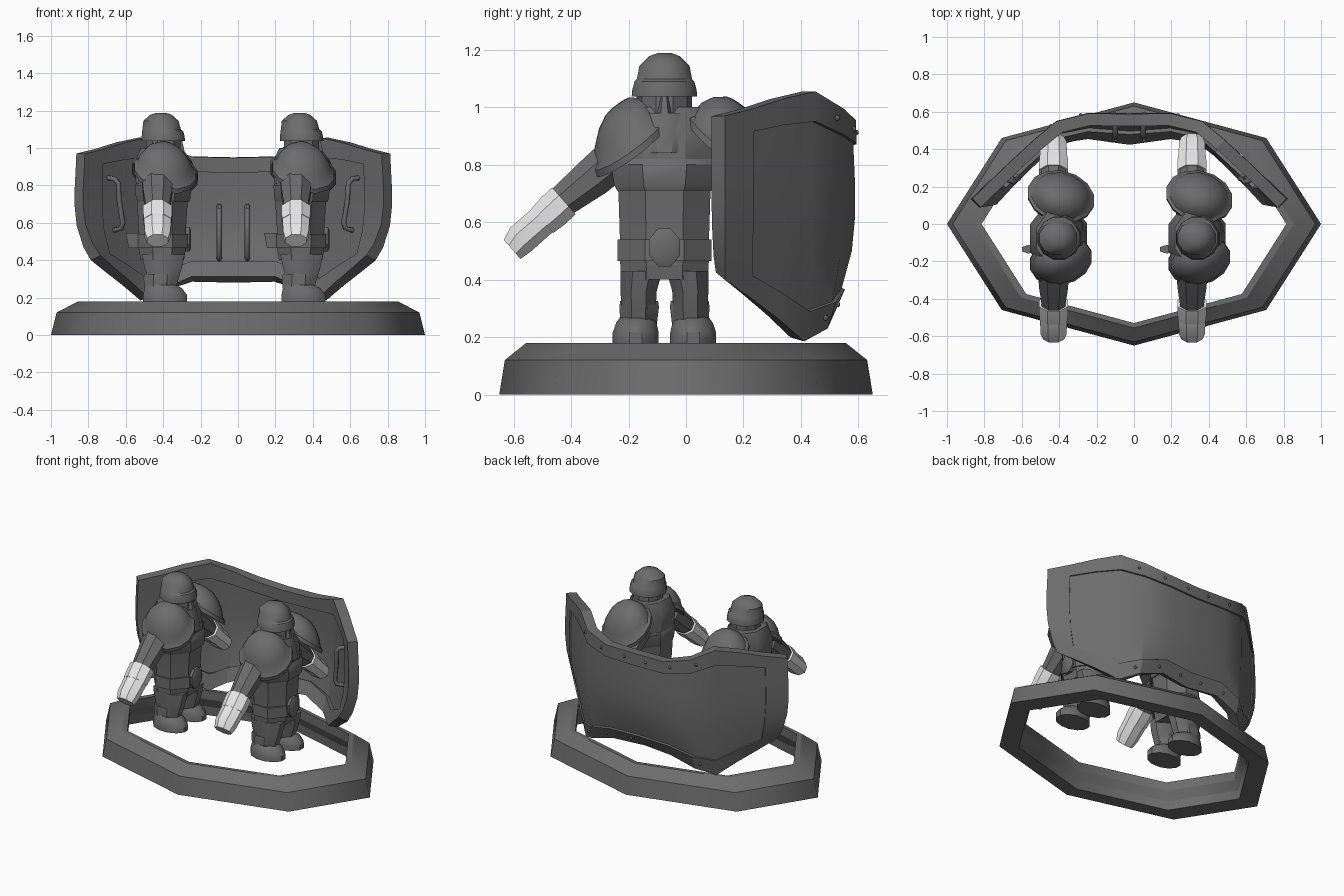
import bpy, bmesh, math
from mathutils import Vector

if "Cube" in bpy.data.objects:
    bpy.data.objects.remove(bpy.data.objects["Cube"], do_unlink=True)


def material(name, value):
    m = bpy.data.materials.new(name)
    m.use_nodes = True
    colour = (value, value, value, 1)
    m.diffuse_color = colour
    m.node_tree.nodes["Principled BSDF"].inputs["Base Color"].default_value = colour
    return m


GREY = material("dark_grey", 0.15)
LIGHT = material("light_grey", 0.8)


def finish(name, bm, mat=GREY, angle=35, thickness=0):
    bmesh.ops.remove_doubles(bm, verts=bm.verts, dist=1e-5)
    me = bpy.data.meshes.new(name)
    bm.to_mesh(me)
    bm.free()
    me.materials.append(mat)
    ob = bpy.data.objects.new(name, me)
    bpy.context.collection.objects.link(ob)
    bpy.ops.object.select_all(action='DESELECT')
    ob.select_set(True)
    bpy.context.view_layer.objects.active = ob
    if thickness:
        mod = ob.modifiers.new("thickness", 'SOLIDIFY')
        mod.thickness = thickness
        mod.offset = -1
        mod.use_even_offset = True
        bpy.ops.object.modifier_apply(modifier=mod.name)
    bpy.ops.object.shade_smooth_by_angle(angle=math.radians(angle))


def loft(name, rings, axis=(0, 0, 1), n=8, mat=GREY, origin=(0, 0, 0)):
    """Skin flat-sided rings (x, y, z, half width, half depth) across an axis."""
    a = Vector(axis).normalized()
    side = Vector((0, 1, 0)) if abs(a.x) > 0.9 else Vector((1, 0, 0))
    u = (side - a * a.dot(side)).normalized()
    v = a.cross(u)
    k = 1 / math.cos(math.pi / n)
    bm = bmesh.new()
    loops = []
    for x, y, z, ru, rv in rings:
        c = Vector((x, y, z)) + Vector(origin)
        angles = [math.tau * (i + 0.5) / n for i in range(n)]
        loops.append([bm.verts.new(c + k * (u * ru * math.cos(t) + v * rv * math.sin(t)))
                      for t in angles])
    for p, q in zip(loops, loops[1:]):
        for i in range(n):
            j = (i + 1) % n
            bm.faces.new((p[i], p[j], q[j], q[i]))
    bm.faces.new(loops[0][::-1])
    bm.faces.new(loops[-1])
    bmesh.ops.recalc_face_normals(bm, faces=bm.faces)
    finish(name, bm, mat)


# Hollow eight-sided base, smooth around and crisp along its ridges
def base():
    bm = bmesh.new()
    profile = [(1, 0), (0.97, 0.12), (0.855, 0.18), (0.815, 0.18), (0.815, 0.12), (0.85, 0.06), (0.855, 0)]
    loops = [[bm.verts.new((s * math.cos(math.tau * i / 8), 0.65 * s * math.sin(math.tau * i / 8), z))
              for i in range(8)] for s, z in profile]
    for p, q in zip(loops, loops[1:] + loops[:1]):
        for i in range(8):
            j = (i + 1) % 8
            bm.faces.new((p[i], p[j], q[j], q[i]))
    bmesh.ops.recalc_face_normals(bm, faces=bm.faces)
    for e in bm.edges:
        a, b = (v.co for v in e.verts)
        e.smooth = abs(a.z - b.z) > 1e-4
    finish("base_ring", bm, angle=75)


base()

# Shield surface: half width, depth, top and bottom of each column
SX = -0.025
COLUMNS = [(0, 0.60, 0.95, 0.28), (0.22, 0.60, 0.955, 0.285), (0.39, 0.555, 0.995, 0.23),
           (0.51, 0.455, 1.055, 0.185), (0.63, 0.345, 1.03, 0.265),
           (0.745, 0.235, 0.995, 0.335), (0.848, 0.135, 0.97, 0.40)]
ROWS = [(0, -0.12), (0.12, -0.065), (0.32, -0.015), (0.5, 0), (0.68, 0), (0.88, -0.008), (1, -0.012)]


def blend(table, t):
    for p, q in zip(table, table[1:]):
        if t <= q[0]:
            f = (t - p[0]) / (q[0] - p[0])
            return [a + (b - a) * f for a, b in zip(p, q)]
    return table[-1]


def shield_point(x, v):
    w, y, top, bottom = blend(COLUMNS, abs(x))
    b = blend(ROWS, v)[1]
    y += b * max(0, 1 - w / 0.8)
    w += b * max(0, (w - 0.45) / 0.55)
    return Vector((SX + math.copysign(w, x), y, bottom + (top - bottom) * v))


def shield_shell(name, border, thickness, sink):
    xs = [-c[0] for c in COLUMNS[:0:-1]] + [c[0] for c in COLUMNS]
    bm = bmesh.new()
    grid = [[bm.verts.new(shield_point(x, r[0]) - Vector((0, sink, 0))) for r in ROWS] for x in xs]
    ni, nj = len(xs) - 1, len(ROWS) - 1
    for i in range(ni):
        for j in range(nj):
            edge = i in (0, ni - 1) or j in (0, nj - 1)
            if edge == border:
                bm.faces.new((grid[i][j], grid[i][j + 1], grid[i + 1][j + 1], grid[i + 1][j]))
    loose = [v for v in bm.verts if not v.link_faces]
    bmesh.ops.delete(bm, geom=loose, context='VERTS')
    finish(name, bm, angle=28, thickness=thickness)


shield_shell("shield_rim", True, 0.065, 0)
shield_shell("shield_panel", False, 0.032, 0.012)

# Rivets along the top and bottom rim
for x in (-0.42, -0.26, -0.08, 0.08, 0.26, 0.42):
    for v in (0.06, 0.94):
        bm = bmesh.new()
        bmesh.ops.create_uvsphere(bm, u_segments=8, v_segments=6, radius=0.01)
        bmesh.ops.translate(bm, verts=bm.verts, vec=shield_point(x, v))
        finish("shield_rivet", bm)


# Bar handles inside the shield
def handle(name, points):
    cu = bpy.data.curves.new(name, 'CURVE')
    cu.dimensions = '3D'
    cu.bevel_depth = 0.014
    cu.bevel_resolution = 1
    cu.use_fill_caps = True
    sp = cu.splines.new('POLY')
    sp.points.add(len(points) - 1)
    for p, co in zip(sp.points, points):
        p.co = (*co, 1)
    cu.materials.append(GREY)
    bpy.context.collection.objects.link(bpy.data.objects.new(name, cu))


for s in (-1, 1):
    x = SX + s * 0.075
    handle("centre_handle", [(x, 0.56, 0.69), (x, 0.47, 0.67), (x, 0.45, 0.43), (x, 0.53, 0.40)])
    handle("side_handle", [(SX + s * w, y, z) for w, y, z in
                           ((0.67, 0.25, 0.84), (0.635, 0.23, 0.835), (0.615, 0.225, 0.81), (0.61, 0.235, 0.72),
                            (0.59, 0.245, 0.6), (0.6, 0.25, 0.57), (0.64, 0.28, 0.56))])


# One armoured figure facing +x
def figure(ox):
    o = (ox, -0.075, 0)

    def part(name, rings, **kw):
        loft(name, rings, origin=o, **kw)

    # Trunk and belt
    part("torso", [(-0.005, 0, 0.45, 0.125, 0.152), (-0.005, 0, 0.54, 0.125, 0.155),
                   (-0.005, 0, 0.70, 0.135, 0.16), (-0.005, 0, 0.80, 0.14, 0.175),
                   (-0.015, 0, 0.92, 0.14, 0.18), (-0.02, 0, 1.0, 0.1, 0.14)])
    part("chest_plate", [(0, 0, 0.71, 0.138, 0.165), (0, 0, 0.73, 0.146, 0.175),
                         (0, 0, 0.80, 0.15, 0.186), (0, 0, 0.82, 0.138, 0.175)])
    part("belt", [(-0.005, 0, 0.465, 0.135, 0.163), (-0.005, 0, 0.54, 0.135, 0.164)])
    part("buckle", [(0.11, 0, 0.512, 0.054, 0.066), (0.14, 0, 0.512, 0.054, 0.066),
                    (0.15, 0, 0.512, 0.036, 0.045)], axis=(1, 0, 0))
    part("back_pouch", [(-0.15, -0.06, 0.465, 0.035, 0.016), (-0.165, -0.06, 0.545, 0.035, 0.02)], n=6)
    part("hips", [(-0.005, 0, 0.4, 0.116, 0.15), (-0.005, 0, 0.47, 0.127, 0.155)])
    # Head, beard and helmet
    part("head", [(0, 0, 0.88, 0.085, 0.085), (0, 0, 0.96, 0.093, 0.092), (0, 0, 1.06, 0.093, 0.092)], n=10)
    part("beard", [(0.10, 0, 0.84, 0.05, 0.06), (0.085, 0, 0.90, 0.05, 0.075), (0.06, 0, 0.98, 0.05, 0.075)])
    part("nose", [(0.09, 0, 0.98, 0.025, 0.022), (0.085, 0, 1.04, 0.016, 0.013)], n=6)
    part("helmet", [(0.0, 0, 1.038, 0.116, 0.114), (0.0, 0, 1.06, 0.115, 0.112), (-0.003, 0, 1.09, 0.11, 0.104),
                    (-0.008, 0, 1.098, 0.103, 0.096), (-0.012, 0, 1.145, 0.094, 0.087),
                    (-0.012, 0, 1.177, 0.058, 0.055), (-0.012, 0, 1.188, 0.025, 0.025)], n=12)
    for s in (-1, 1):
        # Legs and boots
        part("leg", [(0, s * 0.09, 0.26, 0.07, 0.058), (0, s * 0.09, 0.36, 0.1, 0.063),
                     (0, s * 0.08, 0.43, 0.114, 0.073)])
        part("boot_cuff", [(-0.02, s * 0.09, 0.24, 0.08, 0.063), (-0.015, s * 0.088, 0.305, 0.09, 0.069),
                           (-0.015, s * 0.088, 0.325, 0.085, 0.066)])
        part("boot_foot", [(0.01, s * 0.1, 0.18, 0.117, 0.08), (0.01, s * 0.1, 0.215, 0.117, 0.08),
                           (0, s * 0.098, 0.25, 0.1, 0.07), (-0.02, s * 0.095, 0.275, 0.075, 0.055)], n=12)
        # Arms and gauntlets
        reach = (0, s * 0.75, -0.66)
        ax = -0.03
        part("arm", [(ax, s * 0.15, 0.84, 0.085, 0.075), (ax, s * 0.25, 0.755, 0.077, 0.07),
                     (ax, s * 0.37, 0.66, 0.06, 0.054)], axis=reach)
        part("gauntlet_cuff", [(ax, s * 0.35, 0.674, 0.077, 0.062), (ax, s * 0.39, 0.637, 0.077, 0.062),
                               (ax, s * 0.425, 0.605, 0.075, 0.057)], axis=reach, mat=LIGHT)
        part("gauntlet_hand", [(ax, s * 0.42, 0.61, 0.073, 0.054), (ax, s * 0.5, 0.54, 0.069, 0.055),
                               (ax, s * 0.53, 0.505, 0.056, 0.044)], axis=reach, mat=LIGHT)
        # Domed shoulder guards with a flared rim, dipping towards the chest
        lift, size = (0.125, 1) if s < 0 else (0.225, 1.07)
        dome = []
        for h, r in ((-0.03, 1.1), (-0.005, 1.1), (0.008, 0.99), (0.05, 0.88), (0.09, 0.67), (0.118, 0.4), (0.126, 0.1)):
            c = Vector((0.01 + 0.05 * h, s * (lift + 0.3 * h), 0.885 + 0.96 * h))
            dome.append((*c, 0.152 * r * size, 0.143 * r * size))
        part("shoulder_guard", dome, axis=(0.2, s * 0.6, 0.8), n=14)


for x in (-0.40, 0.34):
    figure(x)
